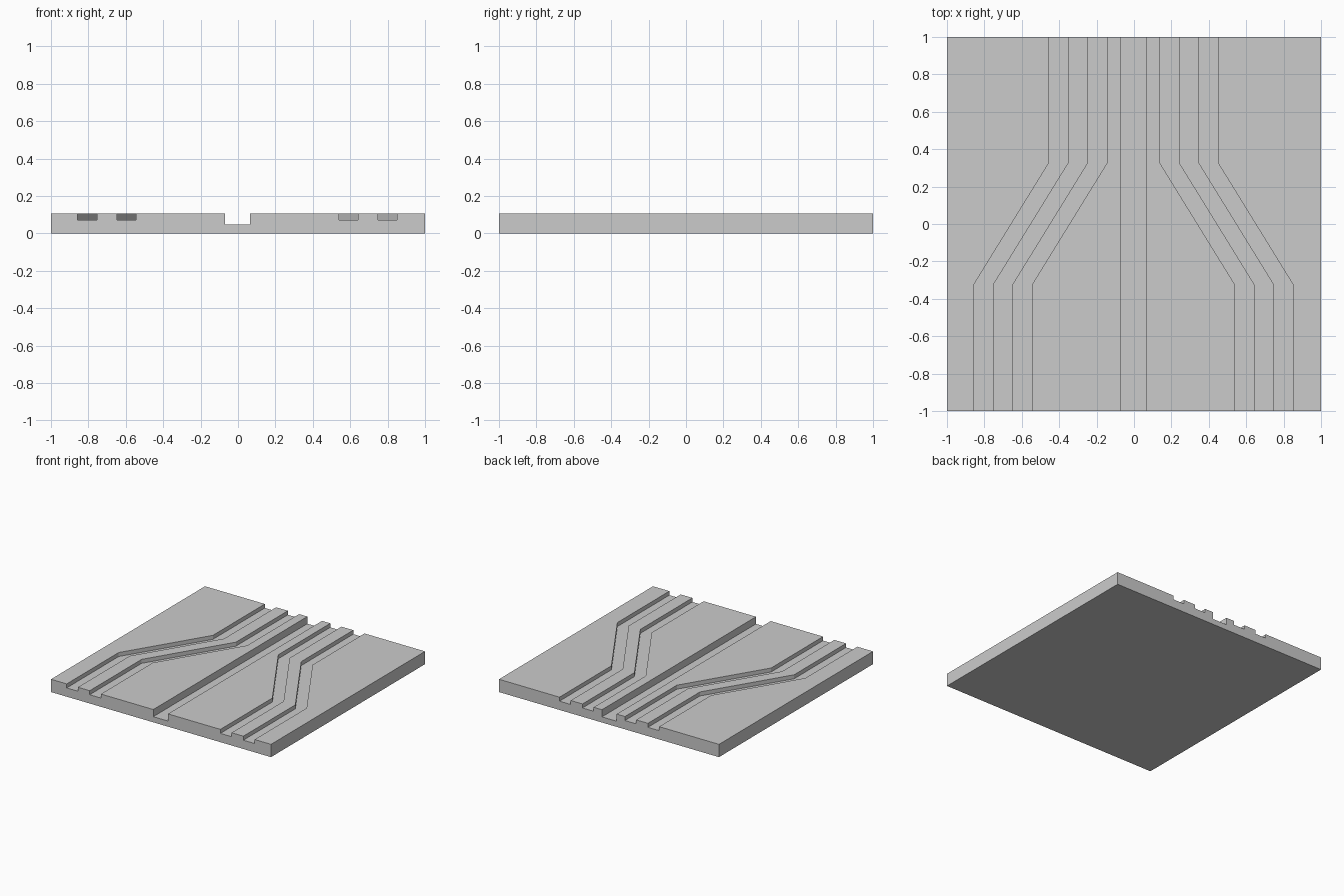
import bpy
import bmesh

HALF, TOP = 1.0, 0.105
RAIL_FLOOR, SLOT_FLOOR = 0.072, 0.046
SLOT_HALF, RAIL_WIDTH, BEND_Y = 0.067, 0.102, 0.325
CENTRE = -0.003  # the grooves sit slightly off the slab's middle

if "Cube" in bpy.data.objects:
    bpy.data.objects.remove(bpy.data.objects["Cube"], do_unlink=True)

grey = bpy.data.materials.new("light grey")
grey.use_nodes = True
colour = (0.6, 0.6, 0.6, 1)
grey.diffuse_color = colour
grey.node_tree.nodes["Principled BSDF"].inputs["Base Color"].default_value = colour


def cross_section(inner):
    """Outline of the grooved slab; inner is the first rail groove's near edge."""
    outer = inner + 0.209
    cuts = [(-outer - RAIL_WIDTH, -outer, RAIL_FLOOR),
            (-inner - RAIL_WIDTH, -inner, RAIL_FLOOR),
            (-SLOT_HALF, SLOT_HALF, SLOT_FLOOR),
            (inner, inner + RAIL_WIDTH, RAIL_FLOOR),
            (outer, outer + RAIL_WIDTH, RAIL_FLOOR)]
    points = [(-HALF, 0), (-HALF, TOP)]
    for a, b, floor in cuts:
        a, b = a + CENTRE, b + CENTRE
        points += [(a, TOP), (a, floor), (b, floor), (b, TOP)]
    return points + [(HALF, TOP), (HALF, 0)]


# Loft the outline from front to back, with the grooves converging in the middle
front, back = 0.543, 0.142
stations = [(-HALF, front), (-BEND_Y, front), (BEND_Y, back), (HALF, back)]
bm = bmesh.new()
rings = [[bm.verts.new((x, y, z)) for x, z in cross_section(inner)]
         for y, inner in stations]
for r0, r1 in zip(rings, rings[1:]):
    for i in range(len(r0)):
        j = (i + 1) % len(r0)
        bm.faces.new((r0[i], r0[j], r1[j], r1[i]))

# End caps
bm.faces.new(rings[0])
bm.faces.new(rings[-1][::-1])
bmesh.ops.recalc_face_normals(bm, faces=bm.faces[:])

mesh = bpy.data.meshes.new("grooved_slab")
bm.to_mesh(mesh)
bm.free()
mesh.materials.append(grey)
slab = bpy.data.objects.new("grooved_slab", mesh)
bpy.context.collection.objects.link(slab)
